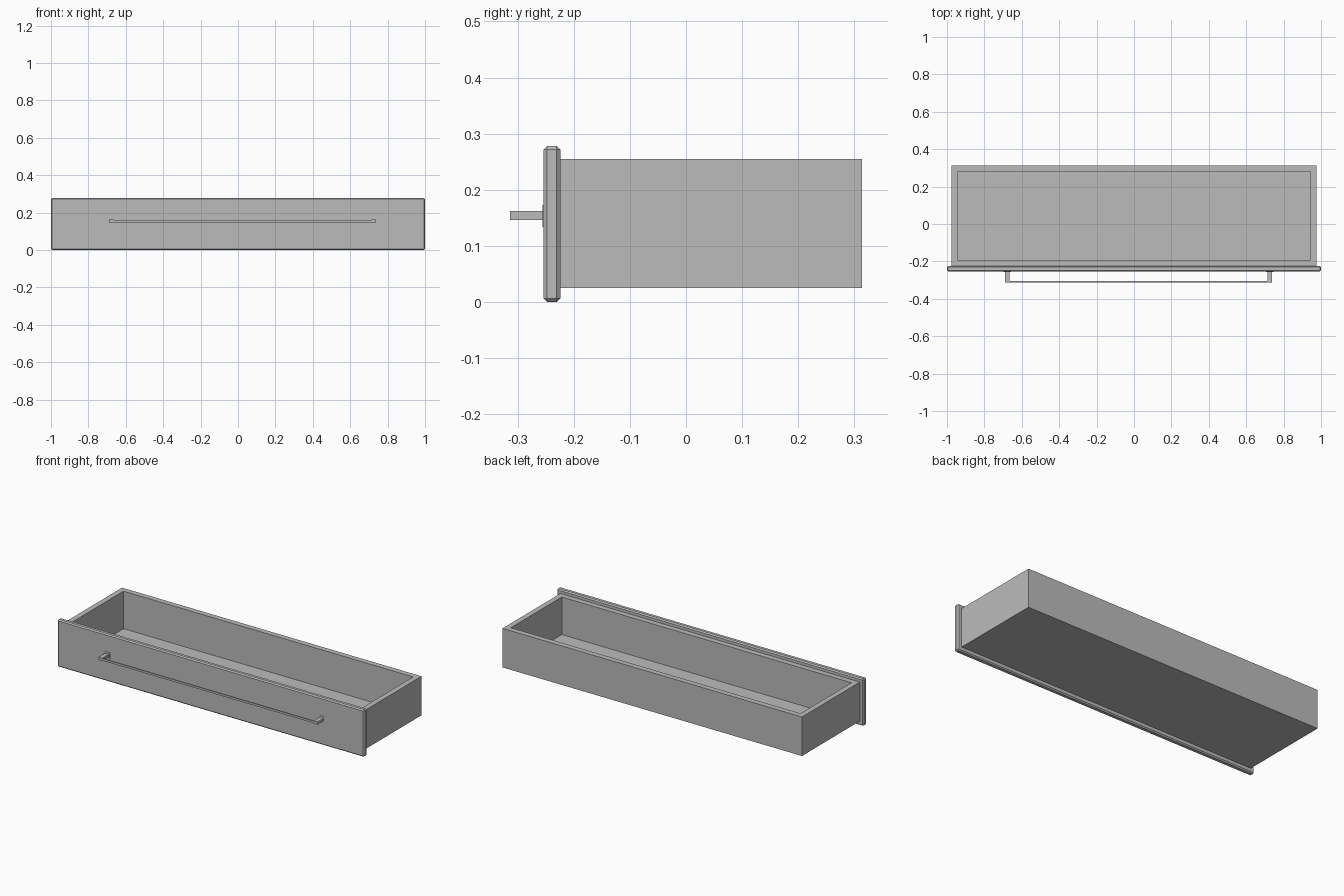
import bpy
import bmesh

if "Cube" in bpy.data.objects:
    bpy.data.objects.remove(bpy.data.objects["Cube"], do_unlink=True)

# Single grey finish
GREY = (0.5, 0.5, 0.5, 1.0)
grey = bpy.data.materials.new("plain grey")
grey.use_nodes = True
grey.diffuse_color = GREY
grey.node_tree.nodes["Principled BSDF"].inputs["Base Color"].default_value = GREY


def make_object(name, bm):
    bmesh.ops.recalc_face_normals(bm, faces=bm.faces)
    mesh = bpy.data.meshes.new(name)
    bm.to_mesh(mesh)
    bm.free()
    mesh.materials.append(grey)
    obj = bpy.data.objects.new(name, mesh)
    bpy.context.collection.objects.link(obj)
    return obj


def box_mesh(lo, hi):
    bm = bmesh.new()
    bmesh.ops.create_cube(bm, size=1.0)
    for v in bm.verts:
        for i in range(3):
            v.co[i] = hi[i] if v.co[i] > 0 else lo[i]
    return bm


def box(name, lo, hi, bevel=0.0):
    bm = box_mesh(lo, hi)
    if bevel:
        bmesh.ops.bevel(bm, geom=bm.edges[:], offset=bevel, segments=1,
                        profile=0.5, affect='EDGES')
    return make_object(name, bm)


# Drawer tray: a block whose top is inset for the rim, then sunk to the floor
WALL, RIM_Z, FLOOR_Z = 0.032, 0.255, 0.034
bm = box_mesh((-0.976, -0.224, 0.025), (0.976, 0.314, RIM_Z))
top = max(bm.faces, key=lambda f: f.calc_center_median().z)
bmesh.ops.inset_region(bm, faces=[top], thickness=WALL, use_even_offset=True)
well = bmesh.ops.extrude_discrete_faces(bm, faces=[top])["faces"][0]
bmesh.ops.translate(bm, verts=well.verts, vec=(0, 0, FLOOR_Z - RIM_Z))
make_object("drawer_tray", bm)

# Front panel with chamfered edges
box("front_panel", (-1.0, -0.254, 0.0), (1.0, -0.224, 0.278), bevel=0.0065)

# Handle: two posts on thin mounting plates, joined by a slim bar
HANDLE_X, HALF = 0.024, 0.701
for side, s in (("right", -1), ("left", 1)):
    x = HANDLE_X + s * HALF
    box("handle_plate_" + side, (x - 0.02, -0.256, 0.134), (x + 0.02, -0.253, 0.173))
    box("handle_post_" + side, (x - 0.0125, -0.314, 0.146), (x + 0.0125, -0.255, 0.162))
box("handle_bar", (HANDLE_X - HALF, -0.313, 0.148), (HANDLE_X + HALF, -0.306, 0.160))
